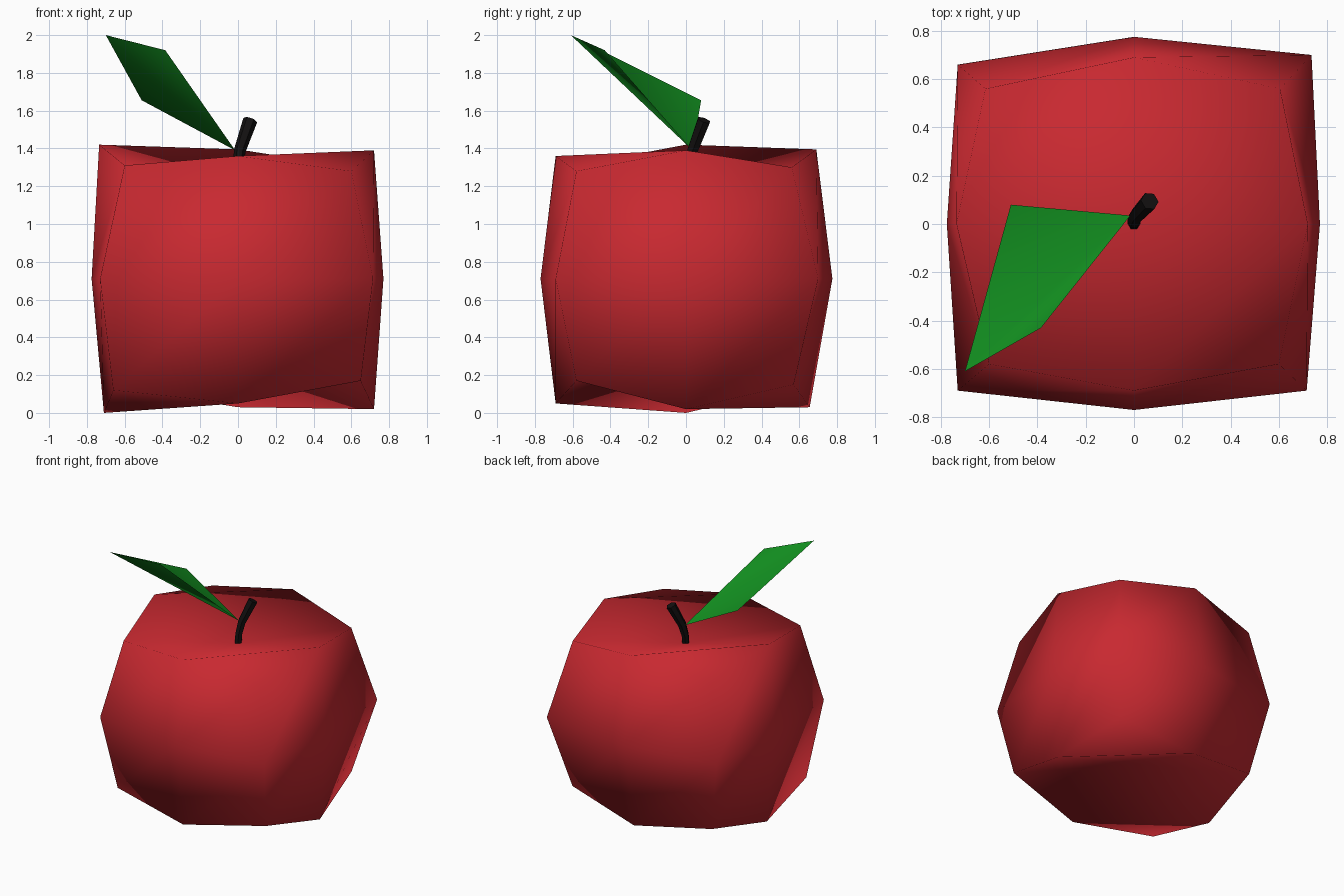
import bpy, bmesh

if "Cube" in bpy.data.objects:
    bpy.data.objects.remove(bpy.data.objects["Cube"])


def paint(obj, name, rgb):
    mat = bpy.data.materials.new(name)
    mat.diffuse_color = (*rgb, 1)
    mat.use_nodes = True
    mat.node_tree.nodes["Principled BSDF"].inputs["Base Color"].default_value = mat.diffuse_color
    obj.data.materials.append(mat)


def mesh_object(name, verts, faces, closed=False):
    bm = bmesh.new()
    vs = [bm.verts.new(v) for v in verts]
    for f in faces:
        bm.faces.new([vs[i] for i in f])
    if closed:
        bmesh.ops.recalc_face_normals(bm, faces=bm.faces[:])
    for f in bm.faces:
        f.smooth = True
    mesh = bpy.data.meshes.new(name)
    bm.to_mesh(mesh)
    bm.free()
    obj = bpy.data.objects.new(name, mesh)
    bpy.context.collection.objects.link(obj)
    return obj


# Apple body: three rings of eight points (from front left, counter-clockwise)
bottom = [(-.66, -.57, .12), (0, -.69, .05), (.65, -.58, .17), (.72, 0, .02),
          (.60, .57, .15), (0, .655, .03), (-.62, .56, .13), (-.71, 0, 0)]
middle = [(-.73, -.69, .71), (0, -.77, .71), (.715, -.69, .71), (.77, 0, .71),
          (.735, .70, .71), (0, .775, .71), (-.73, .66, .71), (-.775, 0, .71)]
top = [(-.60, -.58, 1.31), (0, -.69, 1.36), (.60, -.58, 1.28), (.72, 0, 1.39),
       (.605, .56, 1.30), (0, .69, 1.395), (-.615, .56, 1.31), (-.735, 0, 1.42)]
verts = bottom + middle + top + [(0, 0, .23), (0, 0, 1.23)]

faces = []
for base in (0, 8):
    for i in range(8):
        j = (i + 1) % 8
        faces.append((base + i, base + j, base + 8 + j, base + 8 + i))

# Dimpled ends: each corner is folded either across or towards the centre
for base, centre, across in ((0, 24, (0, 4)), (16, 25, (2, 6))):
    for i in (0, 2, 4, 6):
        a, c, b = base + (i - 1) % 8, base + i, base + i + 1
        if i in across:
            faces += [(centre, a, b), (a, c, b)]
        else:
            faces += [(centre, a, c), (centre, c, b)]
apple = mesh_object("apple_body", verts, faces, closed=True)
paint(apple, "red_skin", (.58, .022, .03))

# Leaf: one quad folded along its midrib
leaf = mesh_object("leaf",
                   [(-.015, .035, 1.39), (-.385, -.43, 1.92), (-.70, -.61, 2.0), (-.51, .08, 1.655)],
                   [(0, 2, 1), (0, 3, 2)])
leaf.data.flip_normals()
if leaf.data.polygons[0].normal.z < 0:
    leaf.data.flip_normals()
paint(leaf, "green_leaf", (.006, .27, .014))

# Stem: bent tube
curve = bpy.data.curves.new("stem", 'CURVE')
curve.dimensions = '3D'
curve.bevel_depth = .035
curve.bevel_resolution = 1
curve.use_fill_caps = True
spline = curve.splines.new('POLY')
path = [(0, 0, 1.20, .75), (0, .01, 1.30, .8), (.01, .035, 1.39, .9), (.065, .095, 1.55, 1.1)]
spline.points.add(len(path) - 1)
for p, (x, y, z, r) in zip(spline.points, path):
    p.co = (x, y, z, 1)
    p.radius = r
stem = bpy.data.objects.new("stem", curve)
bpy.context.collection.objects.link(stem)
bpy.context.view_layer.objects.active = stem
stem.select_set(True)
bpy.ops.object.convert(target='MESH')
stem = bpy.context.object
bpy.ops.object.shade_smooth_by_angle()
paint(stem, "dark_stem", (.006, .005, .005))
